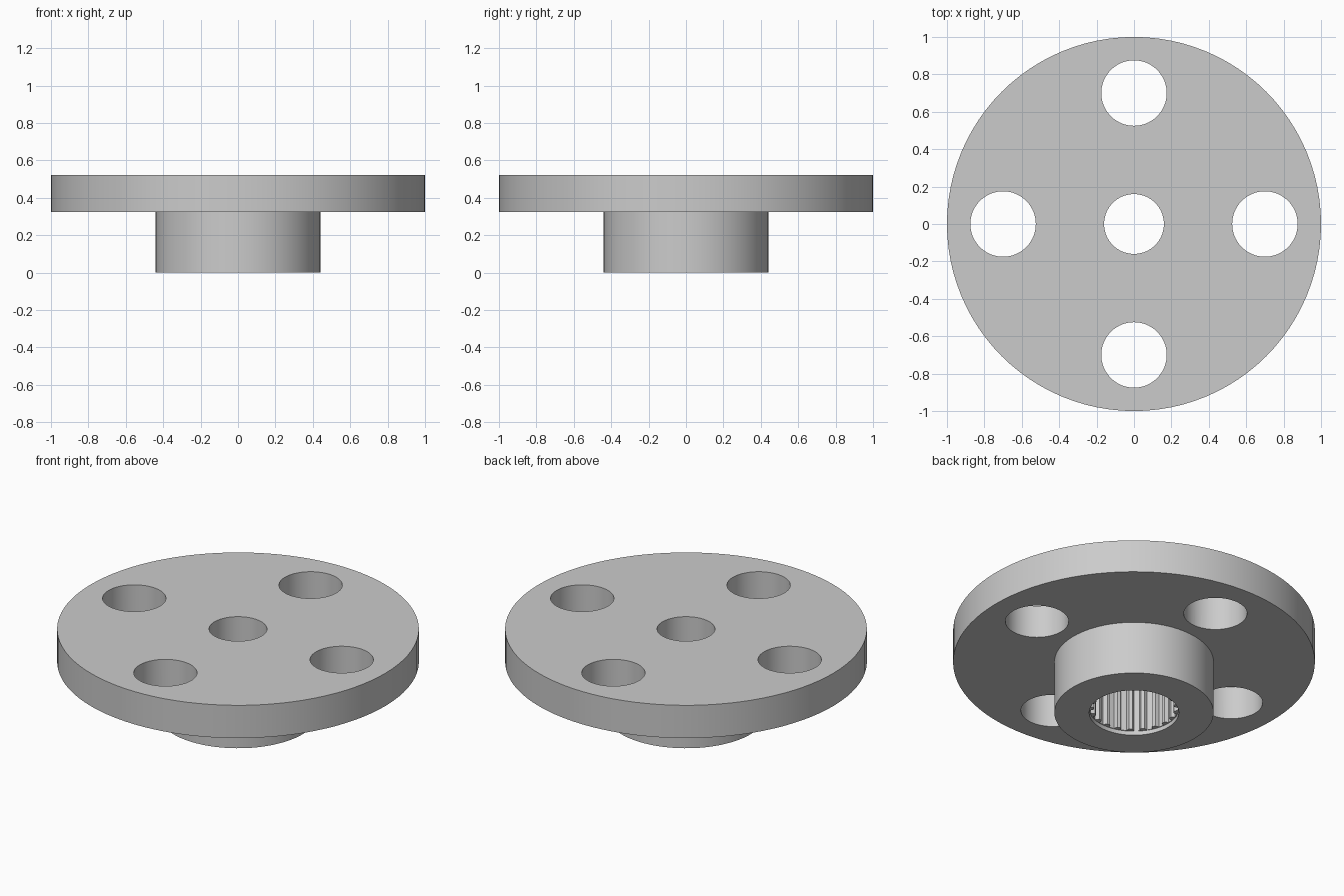
import bpy
import bmesh
from math import cos, sin, pi

cube = bpy.data.objects.get("Cube")
if cube:
    bpy.data.objects.remove(cube, do_unlink=True)

# One plain grey for the whole part
grey = bpy.data.materials.new("plain grey")
grey.use_nodes = True
grey.diffuse_color = (0.6, 0.6, 0.6, 1)
grey.node_tree.nodes["Principled BSDF"].inputs["Base Color"].default_value = (0.6, 0.6, 0.6, 1)

FLANGE_R, HUB_R = 1.0, 0.44
STEP_Z, TOP_Z = 0.323, 0.523


def ring(radius, count, x=0.0, y=0.0):
    """Outline of a regular polygon standing in for a circle."""
    return [(x + radius * cos(2 * pi * i / count), y + radius * sin(2 * pi * i / count))
            for i in range(count)]


def loft(name, layers):
    """Solid through a stack of (outline, z) layers with equal point counts."""
    bm = bmesh.new()
    loops = [[bm.verts.new((x, y, z)) for x, y in outline] for outline, z in layers]
    for low, high in zip(loops, loops[1:]):
        for i in range(len(low)):
            j = (i + 1) % len(low)
            bm.faces.new((low[i], low[j], high[j], high[i]))
    bm.faces.new(loops[0][::-1])
    bm.faces.new(loops[-1])
    bmesh.ops.recalc_face_normals(bm, faces=bm.faces)
    mesh = bpy.data.meshes.new(name)
    bm.to_mesh(mesh)
    bm.free()
    mesh.materials.append(grey)
    obj = bpy.data.objects.new(name, mesh)
    bpy.context.collection.objects.link(obj)
    return obj


def spline_outline(root, tip, teeth):
    """Closed outline of a toothed bore with trapezoid teeth."""
    points = []
    for t in range(teeth):
        for offset, radius in ((0.0, root), (0.4, root), (0.55, tip), (0.85, tip)):
            a = 2 * pi * (t + offset) / teeth
            points.append((radius * cos(a), radius * sin(a)))
    return points


# Flange disc with the hub below it
hub, rim = ring(HUB_R, 96), ring(FLANGE_R, 96)
body = loft("flanged_hub", [(hub, 0), (hub, STEP_Z), (rim, STEP_Z), (rim, TOP_Z)])

# Four bolt holes, the screw hole, the toothed socket and its plain entry lip
cutters = []
for k in range(4):
    hole = ring(0.175, 64, 0.7 * cos(k * pi / 2), 0.7 * sin(k * pi / 2))
    cutters.append(loft("bolt_hole_cutter", [(hole, 0.2), (hole, 0.7)]))
screw = ring(0.16, 64)
cutters.append(loft("screw_hole_cutter", [(screw, -0.1), (screw, 0.7)]))
socket = spline_outline(0.244, 0.222, 21)
cutters.append(loft("socket_cutter", [(socket, -0.1), (socket, 0.32)]))
lip = ring(0.248, 64)
cutters.append(loft("lip_cutter", [(lip, -0.1), (lip, 0.025)]))

bpy.context.view_layer.objects.active = body
for cutter in cutters:
    cutter.hide_render = True
    cut = body.modifiers.new("cut", "BOOLEAN")
    cut.operation = "DIFFERENCE"
    cut.solver = "EXACT"
    cut.object = cutter
    bpy.ops.object.modifier_apply(modifier=cut.name)
    bpy.data.objects.remove(cutter, do_unlink=True)

# Smooth round walls, crisp rims and teeth
bpy.ops.object.select_all(action="DESELECT")
body.select_set(True)
bpy.ops.object.shade_smooth_by_angle(angle=pi / 9)
